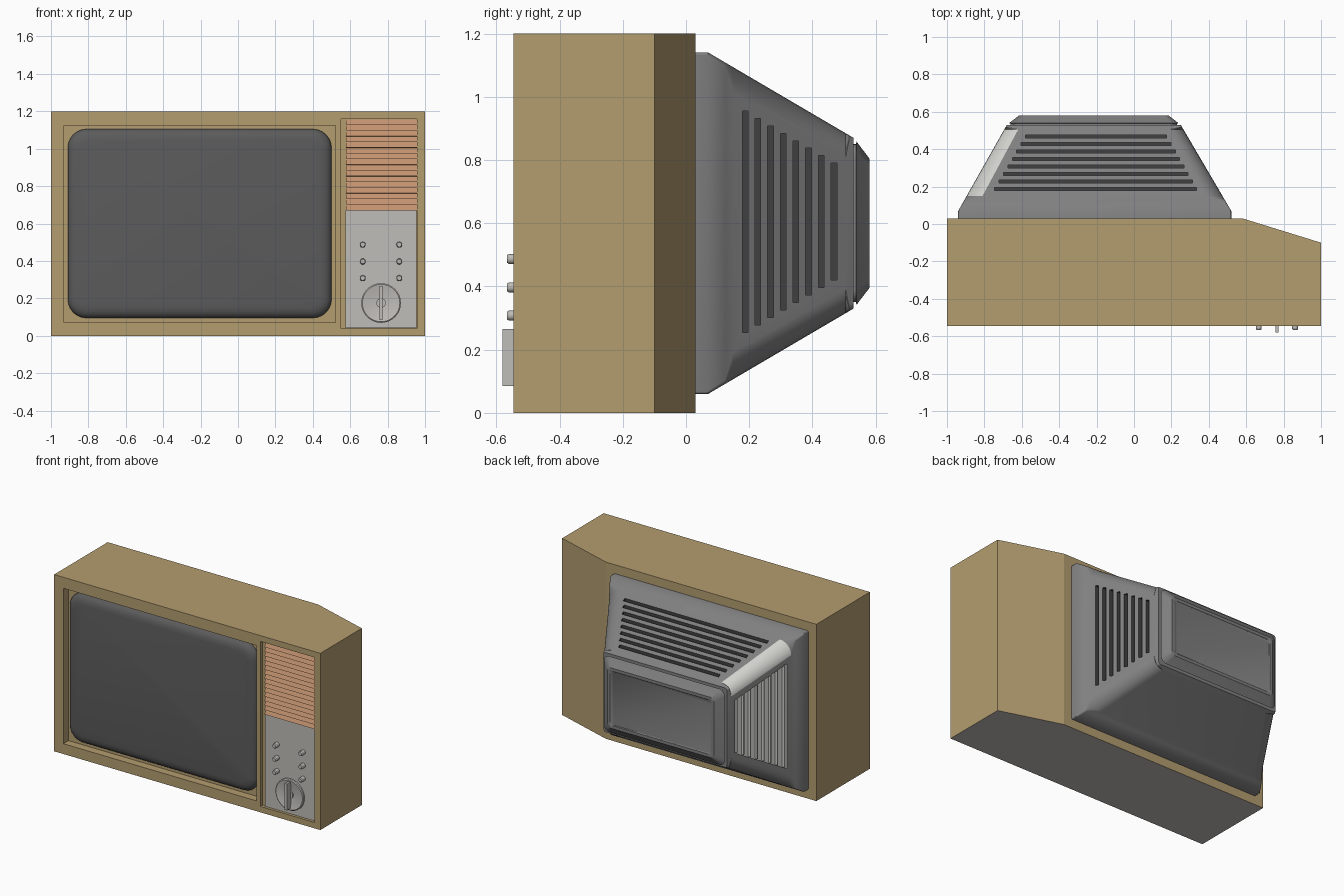
import bpy, bmesh, math

cube = bpy.data.objects.get("Cube")
if cube:
    bpy.data.objects.remove(cube, do_unlink=True)


def material(name, hex_code):
    rgb = [int(hex_code[i:i + 2], 16) / 255 for i in (0, 2, 4)]
    lin = [c / 12.92 if c < 0.04045 else ((c + 0.055) / 1.055) ** 2.4 for c in rgb]
    m = bpy.data.materials.new(name)
    m.use_nodes = True
    m.diffuse_color = (*lin, 1)
    m.node_tree.nodes["Principled BSDF"].inputs["Base Color"].default_value = (*lin, 1)
    return m


wood = material("tan wood", "b49d70")
glass = material("dark screen", "5b5b5b")
cloth = material("copper grille", "c2926f")
silver = material("silver", "c0bdb8")
grey = material("casing grey", "808080")
dark = material("vent dark", "404040")
pale = material("pale grey", "d0d0cc")


def rect(x0, x1, z0, z1, y):
    return [(x0, y, z0), (x1, y, z0), (x1, y, z1), (x0, y, z1)]


def round_rect(x0, x1, z0, z1, r, y, n=6):
    pts = []
    corners = [(x1 - r, z1 - r), (x0 + r, z1 - r), (x0 + r, z0 + r), (x1 - r, z0 + r)]
    for k, (cx, cz) in enumerate(corners):
        for i in range(n + 1):
            a = (k + i / n) * math.pi / 2
            pts.append((cx + r * math.cos(a), y, cz + r * math.sin(a)))
    return pts


def circle(x, z, r, y, n=32):
    return [(x + r * math.cos(a), y, z + r * math.sin(a))
            for a in (2 * math.pi * i / n for i in range(n))]


def loft(name, loops, mats, rule=None, smooth=False):
    """Skin a row of equal loops, cap both ends, colour faces by rule."""
    bm = bmesh.new()
    rows = [[bm.verts.new(p) for p in loop] for loop in loops]
    n = len(rows[0])
    for a, b in zip(rows, rows[1:]):
        for i in range(n):
            j = (i + 1) % n
            bm.faces.new((a[i], a[j], b[j], b[i]))
    bm.faces.new(rows[0])
    bm.faces.new(rows[-1])
    bmesh.ops.recalc_face_normals(bm, faces=bm.faces)
    bm.normal_update()
    if rule:
        for f in bm.faces:
            f.material_index = rule(f.normal, f.calc_center_median())
    me = bpy.data.meshes.new(name)
    bm.to_mesh(me)
    bm.free()
    for m in mats:
        me.materials.append(m)
    ob = bpy.data.objects.new(name, me)
    bpy.context.collection.objects.link(ob)
    if smooth:
        shade(ob)
    return ob


def activate(ob):
    bpy.ops.object.select_all(action='DESELECT')
    ob.select_set(True)
    bpy.context.view_layer.objects.active = ob


def shade(ob):
    activate(ob)
    bpy.ops.object.shade_smooth_by_angle(angle=math.radians(32))


def box(name, x0, x1, y0, y1, z0, z1, mats, rule=None):
    return loft(name, [rect(x0, x1, z0, z1, y0), rect(x0, x1, z0, z1, y1)], mats, rule)


def cut(ob, cutter):
    mod = ob.modifiers.new("cut", 'BOOLEAN')
    mod.operation = 'DIFFERENCE'
    mod.solver = 'EXACT'
    mod.object = cutter
    activate(ob)
    bpy.ops.object.modifier_apply(modifier=mod.name)
    bpy.data.objects.remove(cutter, do_unlink=True)


# Cabinet with a slanted rear corner and two front recesses
FRONT = -0.545
outline = [(-1, FRONT), (1, FRONT), (1, -0.1), (0.58, 0.03), (-1, 0.03)]
cab_mats = [wood, silver]
cabinet = loft("cabinet", [[(x, y, z) for x, y in outline] for z in (0, 1.2)], cab_mats,
               lambda n, c: int(c.z < 0.01))
cut(cabinet, box("screen_recess", -0.93, 0.52, -0.7, -0.49, 0.07, 1.125, cab_mats))
cut(cabinet, box("control_recess", 0.55, 0.957, -0.7, -0.52, 0.04, 1.16, cab_mats))

# Picture tube face with rolled edges
roll = [(0, -0.48), (0, -0.5), (0.006, -0.514), (0.018, -0.526), (0.036, -0.534), (0.06, -0.538)]
loft("screen", [round_rect(-0.91 + d, 0.5 - d, 0.095 + d, 1.105 - d, 0.1 - d * 0.6, y)
                for d, y in roll], [glass], smooth=True)

# Control panel, knobs and tuning dial
box("control_panel", 0.575, 0.955, -0.53, -0.51, 0.042, 0.67, [silver])
for x in (0.667, 0.862):
    for z in (0.308, 0.397, 0.487):
        loft("knob", [circle(x, z, r, y, 16) for r, y in
                      [(0.016, -0.52), (0.016, -0.56), (0.012, -0.566)]], [silver], smooth=True)
dial = [(0.106, -0.52), (0.106, -0.54), (0.1, -0.544), (0.06, -0.536), (0.025, -0.533), (0.025, -0.542)]
loft("tuning_dial", [circle(0.765, 0.175, r, y) for r, y in dial], [silver], smooth=True)
box("dial_grip", 0.757, 0.773, -0.58, -0.53, 0.085, 0.265, [silver])

# Speaker grille of sawtooth slats
slats, low, high = 16, 0.67, 1.157
step = (high - low) / slats
teeth = [(-0.51, high), (-0.51, low)]
for i in range(slats):
    teeth += [(-0.541, low + i * step + 0.001), (-0.525, low + (i + 1) * step)]
loft("speaker_grille", [[(x, y, z) for y, z in teeth] for x in (0.577, 0.956)], [cloth])

# Tapered rear casing with rounded corner edges
Y0, Y1 = 0.07, 0.53


def lerp(a, b, t):
    return a + (b - a) * t


def section(y):
    t = max(0, (y - Y0) / (Y1 - Y0))
    return lerp(-0.94, -0.68, t), lerp(0.52, 0.25, t), lerp(0.06, 0.33, t), lerp(1.14, 0.87, t)


rings = [(0.0, 0.008), (0.07, 0.008), (0.125, 0.012), (0.15, 0.085), (0.505, 0.075), (0.515, 0.02), (0.53, 0.02)]
case_mats = [grey, dark, pale]


def corner_colour(n, c):
    return 2 if n.x < -0.08 and n.z > 0.08 and 0.14 < c.y < 0.51 else 0


casing = loft("rear_casing", [round_rect(*section(y), r, y) for y, r in rings], case_mats, corner_colour)

# Vent slots on the top and left, and a louvred opening on the right
vents = 8
for i in range(vents):
    t = i / (vents - 1)
    y = lerp(0.187, 0.468, t)
    xl, xr, zb, zt = section(y)
    z0, z1 = lerp(0.255, 0.42, t), lerp(0.955, 0.79, t)
    is_dark = lambda n, c: 1
    cut(casing, box("top_slot", lerp(-0.745, -0.58, t), lerp(0.335, 0.175, t), y - 0.009, y + 0.009,
                    zt - 0.025, zt + 0.03, case_mats, is_dark))
    cut(casing, box("side_slot", xr - 0.025, xr + 0.03, y - 0.009, y + 0.009, z0, z1, case_mats, is_dark))
    box("louvre_slat", xl + 0.002, xl + 0.03, y - 0.004, y + 0.004, z0, z1, [pale])
opening = []
for y, z0, z1 in ((0.175, 0.245, 0.955), (0.482, 0.42, 0.78)):
    x = section(y)[0]
    opening.append(rect(x - 0.04, x + 0.018, z0, z1, y))
cut(casing, loft("side_opening", opening, case_mats, lambda n, c: 2))
shade(casing)

# Rear cap with a bevelled rim and inset panel
cap = [(0.02, 0.52, 0.04), (0.02, 0.537, 0.04), (0.012, 0.54, 0.04), (0.022, 0.547, 0.04),
       (0.065, 0.58, 0.025), (0.085, 0.58, 0.02), (0.09, 0.576, 0.02)]
loft("rear_cap", [round_rect(-0.68 + d, 0.25 - d, 0.33 + d, 0.87 - d, r, y) for d, y, r in cap],
     [grey], smooth=True)
